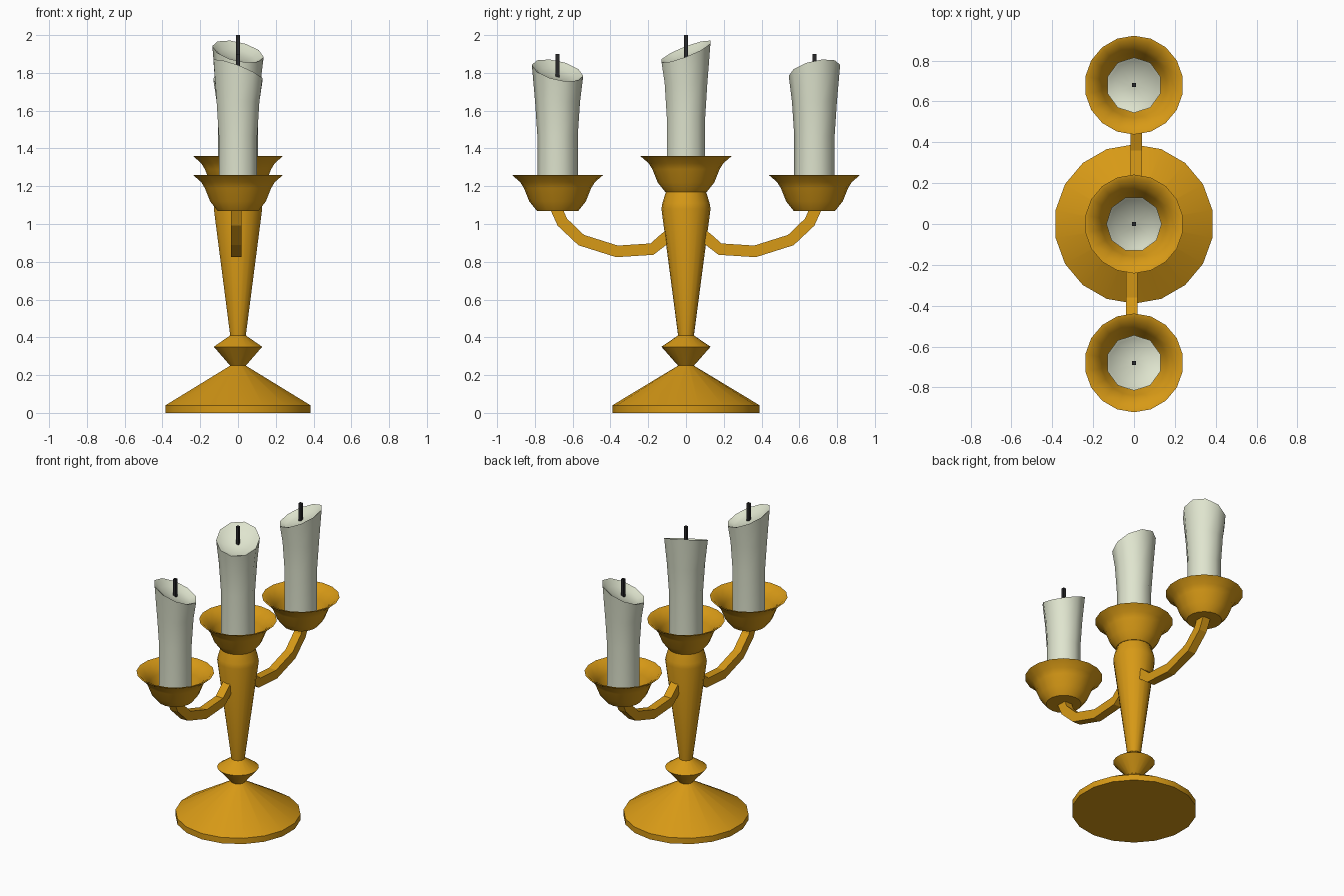
import bpy, bmesh, math
from mathutils import Vector

if "Cube" in bpy.data.objects:
    bpy.data.objects.remove(bpy.data.objects["Cube"])


def material(name, rgb):
    m = bpy.data.materials.new(name)
    m.diffuse_color = (*rgb, 1)
    m.use_nodes = True
    m.node_tree.nodes["Principled BSDF"].inputs["Base Color"].default_value = m.diffuse_color
    return m


GOLD = material("gold", (0.68, 0.32, 0.008))
WAX = material("ivory_wax", (0.74, 0.78, 0.62))
WICK = material("charcoal", (0.02, 0.02, 0.022))


def finish(bm, name, mat, loc=(0, 0, 0), rot=0.0, angle=40):
    bmesh.ops.recalc_face_normals(bm, faces=bm.faces)
    me = bpy.data.meshes.new(name)
    bm.to_mesh(me)
    bm.free()
    me.materials.append(mat)
    ob = bpy.data.objects.new(name, me)
    bpy.context.collection.objects.link(ob)
    ob.location = loc
    ob.rotation_euler.z = rot
    bpy.ops.object.select_all(action='DESELECT')
    ob.select_set(True)
    bpy.context.view_layer.objects.active = ob
    bpy.ops.object.shade_smooth_by_angle(angle=math.radians(angle))
    return ob


def skin(bm, rings):
    """Bridge equal vertex rings and cap both ends."""
    n = len(rings[0])
    for a, b in zip(rings, rings[1:]):
        for i in range(n):
            j = (i + 1) % n
            bm.faces.new((a[i], a[j], b[j], b[i]))
    bm.faces.new(rings[0])
    bm.faces.new(rings[-1])


def lathe(name, profile, mat, sides, loc=(0, 0, 0), rot=0.0):
    """Profile rows are (radius, z, slope in x, slope in y)."""
    bm = bmesh.new()
    rings = []
    for r, z, *tilt in profile:
        tx, ty = tilt or (0, 0)
        ring = []
        for i in range(sides):
            a = math.pi / 2 + 2 * math.pi * i / sides
            x, y = r * math.cos(a), r * math.sin(a)
            ring.append(bm.verts.new((x, y, z + tx * x + ty * y)))
        rings.append(ring)
    skin(bm, rings)
    return finish(bm, name, mat, loc, rot)


# Base and turned stem
lathe("base_and_stem", [(0.39, 0), (0.39, 0.04), (0.042, 0.25), (0.13, 0.35),
                        (0.042, 0.41), (0.13, 1.08), (0.125, 1.11),
                        (0.105, 1.175)], GOLD, 18)

CUP = [(0.11, 0), (0.15, 0.05), (0.178, 0.12), (0.198, 0.152), (0.242, 0.19),
       (0.225, 0.187), (0.18, 0.148), (0.16, 0.118), (0.135, 0.06), (0.115, 0.03)]
TX, TY = -0.38, -0.21
CANDLE = [(0.107, 0), (0.107, 0.38), (0.119, 0.56), (0.136, 0.725, TX, TY),
          (0.122, 0.718, TX, TY), (0.095, 0.698, TX, TY), (0.02, 0.694, TX, TY)]

# Cups, candles and wicks
for label, y, z, rot in (("front", -0.68, 1.07, 0), ("back", 0.68, 1.07, math.pi),
                         ("centre", 0, 1.17, -math.pi / 2)):
    lathe(label + "_cup", CUP, GOLD, 18, (0, y, z))
    lathe(label + "_candle", CANDLE, WAX, 10, (0, y, z + 0.018), rot)
    bm = bmesh.new()
    bmesh.ops.create_cube(bm, size=1)
    bmesh.ops.scale(bm, vec=(0.02, 0.02, 0.135), verts=bm.verts)
    finish(bm, label + "_wick", WICK, (0, y, z + 0.7625), angle=30)

# Curved square arms
PATH = [Vector((0.01, y, z)) for y, z in
        ((0.06, 0.965), (0.115, 0.92), (0.18, 0.867), (0.365, 0.855),
         (0.555, 0.915), (0.655, 1.01), (0.688, 1.085))]
for label, rot in (("back", 0), ("front", math.pi)):
    bm = bmesh.new()
    rings = []
    for i, p in enumerate(PATH):
        d = (PATH[min(i + 1, len(PATH) - 1)] - PATH[max(i - 1, 0)]).normalized()
        side = Vector((0.028, 0, 0))
        up = Vector((0, -d.z, d.y)) * 0.031
        rings.append([bm.verts.new(p + side * s + up * u)
                      for s, u in ((1, 1), (-1, 1), (-1, -1), (1, -1))])
    skin(bm, rings)
    finish(bm, label + "_arm", GOLD, rot=rot, angle=20)
